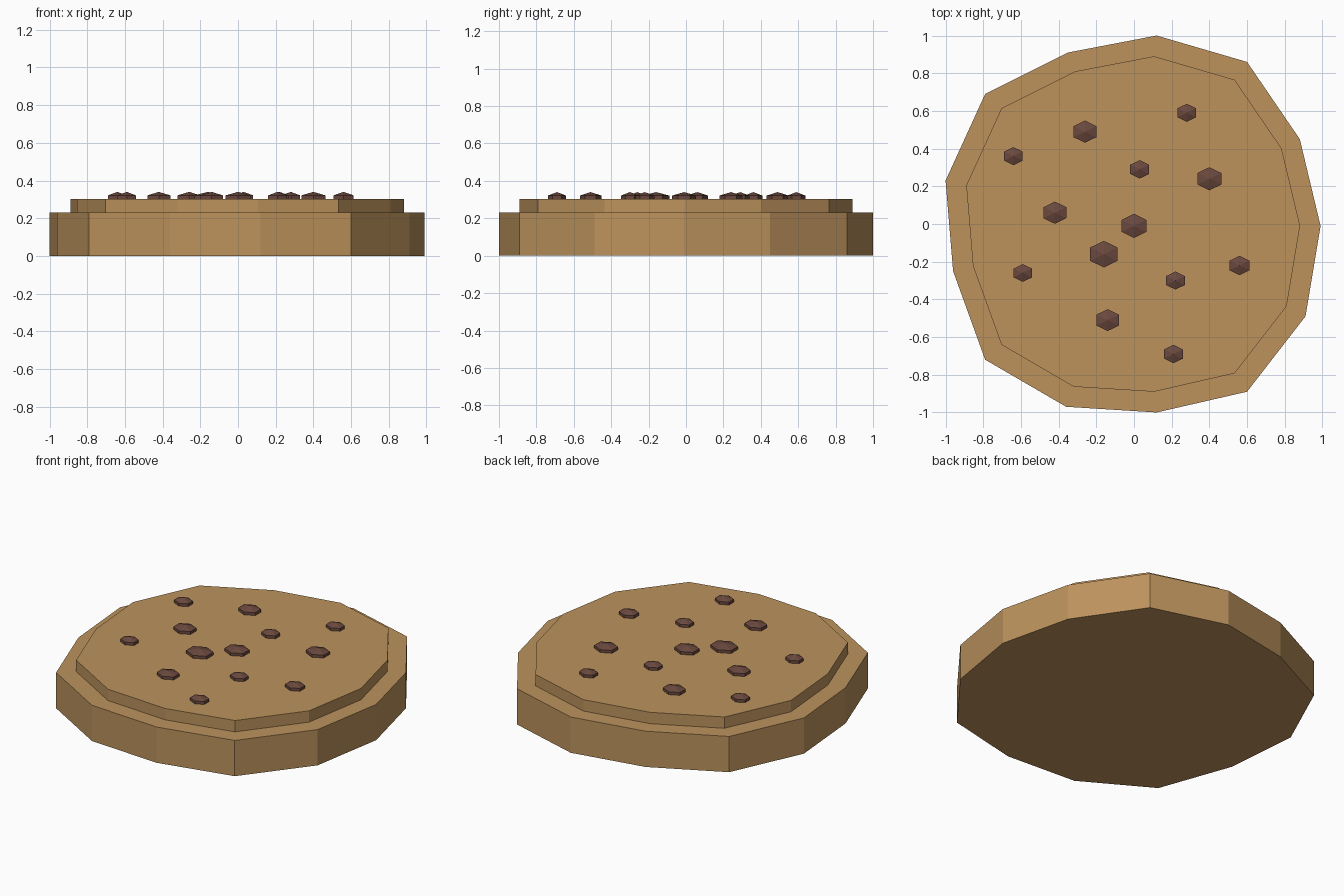
import bpy
import bmesh
from mathutils import Matrix

cube = bpy.data.objects.get("Cube")
if cube:
    bpy.data.objects.remove(cube, do_unlink=True)


def material(name, srgb):
    color = [(c / 255) ** 2.2 for c in srgb] + [1.0]
    mat = bpy.data.materials.new(name)
    mat.use_nodes = True
    mat.diffuse_color = color
    bsdf = mat.node_tree.nodes["Principled BSDF"]
    bsdf.inputs["Base Color"].default_value = color
    bsdf.inputs["Roughness"].default_value = 0.8
    return mat


def finish(name, bm, mat):
    bmesh.ops.recalc_face_normals(bm, faces=bm.faces)
    mesh = bpy.data.meshes.new(name)
    bm.to_mesh(mesh)
    bm.free()
    mesh.materials.append(mat)
    obj = bpy.data.objects.new(name, mesh)
    bpy.context.collection.objects.link(obj)
    return obj


def slab(name, outline, scale, bottom, top, mat):
    """Extrude the irregular outline between two heights."""
    bm = bmesh.new()
    verts = [bm.verts.new((x * scale, y * scale, bottom)) for x, y in outline]
    face = bm.faces.new(verts)
    side = bmesh.ops.extrude_face_region(bm, geom=[face], use_keep_orig=True)
    moved = [g for g in side["geom"] if isinstance(g, bmesh.types.BMVert)]
    bmesh.ops.translate(bm, verts=moved, vec=(0, 0, top - bottom))
    return finish(name, bm, mat)


def chip(name, x, y, radius, mat):
    """Six-sided, three-ring ball, half sunk into the dough."""
    bm = bmesh.new()
    bmesh.ops.create_uvsphere(bm, u_segments=6, v_segments=3, radius=1)
    width = radius / 0.866
    bmesh.ops.transform(bm, verts=bm.verts,
                        matrix=Matrix.Diagonal((width, width * 0.84, 0.037, 1)))
    obj = finish(name, bm, mat)
    obj.location = (x, y, 0.303)
    return obj


dough = material("baked dough", (187, 145, 93))
chocolate = material("chocolate", (106, 74, 64))

# Uneven round outline shared by both dough layers
outline = [(0.99, -0.01), (0.88, 0.45), (0.6, 0.86), (0.12, 1), (-0.35, 0.91),
           (-0.79, 0.69), (-1, 0.23), (-0.96, -0.25), (-0.79, -0.72),
           (-0.36, -0.97), (0.12, -1), (0.6, -0.89), (0.91, -0.49)]
slab("cookie_base", outline, 1.0, 0.0, 0.23, dough)
slab("cookie_top", outline, 0.89, 0.23, 0.303, dough)

# Chocolate chips: x, y, radius
chips = [(0.28, 0.59, 0.057), (-0.26, 0.49, 0.07), (-0.64, 0.36, 0.057),
         (0.03, 0.29, 0.058), (0.4, 0.24, 0.073), (-0.42, 0.06, 0.07),
         (0, -0.01, 0.076), (-0.16, -0.16, 0.084), (-0.59, -0.26, 0.056),
         (0.56, -0.22, 0.061), (0.22, -0.3, 0.057), (-0.14, -0.51, 0.069),
         (0.21, -0.69, 0.058)]
for i, (x, y, radius) in enumerate(chips):
    chip(f"chocolate_chip_{i + 1}", x, y, radius, chocolate)
